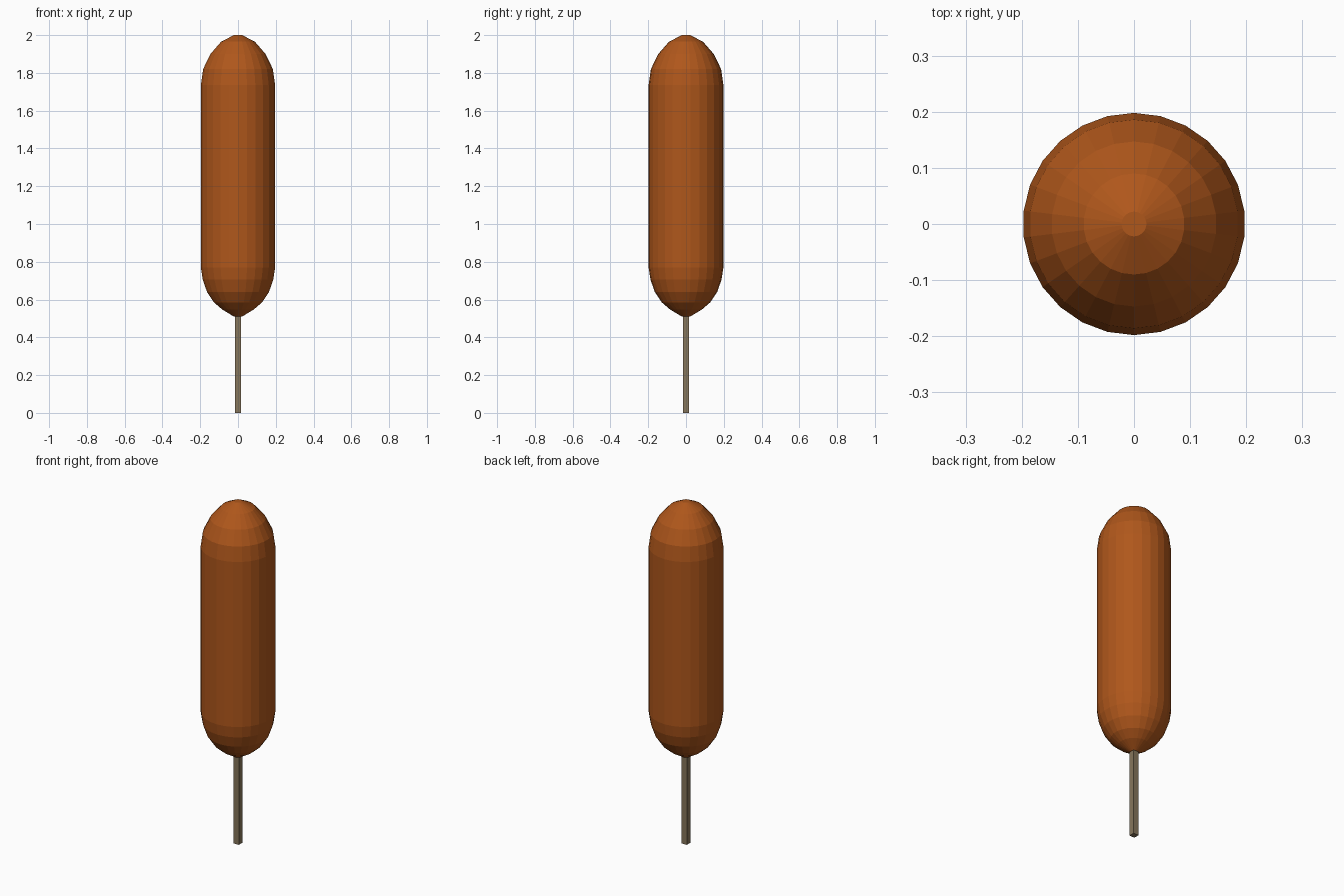
import bpy, bmesh, math

if "Cube" in bpy.data.objects:
    bpy.data.objects.remove(bpy.data.objects["Cube"])

SIDES = 26


def material(name, rgb):
    m = bpy.data.materials.new(name)
    m.diffuse_color = (*rgb, 1)
    m.use_nodes = True
    m.node_tree.nodes["Principled BSDF"].inputs["Base Color"].default_value = m.diffuse_color
    return m


def finish(name, bm, mat):
    bmesh.ops.recalc_face_normals(bm, faces=bm.faces)
    me = bpy.data.meshes.new(name)
    bm.to_mesh(me)
    bm.free()
    me.materials.append(mat)
    ob = bpy.data.objects.new(name, me)
    bpy.context.collection.objects.link(ob)
    return ob


# Batter coating: radius/height profile turned around z, capped at both ends
profile = [(0.022, 0.51), (0.085, 0.548), (0.128, 0.585), (0.165, 0.64),
           (0.188, 0.705), (0.198, 0.77), (0.198, 1.735), (0.186, 1.82),
           (0.147, 1.90), (0.09, 1.965), (0.022, 2.0)]
bm = bmesh.new()
rings = []
for r, z in profile:
    angles = [math.pi / 2 + 2 * math.pi * i / SIDES for i in range(SIDES)]
    rings.append([bm.verts.new((r * math.cos(a), r * math.sin(a), z)) for a in angles])
for lo, hi in zip(rings, rings[1:]):
    for i in range(SIDES):
        j = (i + 1) % SIDES
        bm.faces.new((lo[i], lo[j], hi[j], hi[i]))
bm.faces.new(rings[0])
bm.faces.new(rings[-1])
finish("batter_coating", bm, material("fried_batter", (0.43, 0.095, 0.011)))

# Square wooden stick, running a little way into the batter
bm = bmesh.new()
bmesh.ops.create_cube(bm, size=1)
bmesh.ops.scale(bm, vec=(0.034, 0.034, 0.56), verts=bm.verts)
bmesh.ops.translate(bm, vec=(0, 0, 0.28), verts=bm.verts)
finish("stick", bm, material("wood", (0.24, 0.18, 0.105)))
